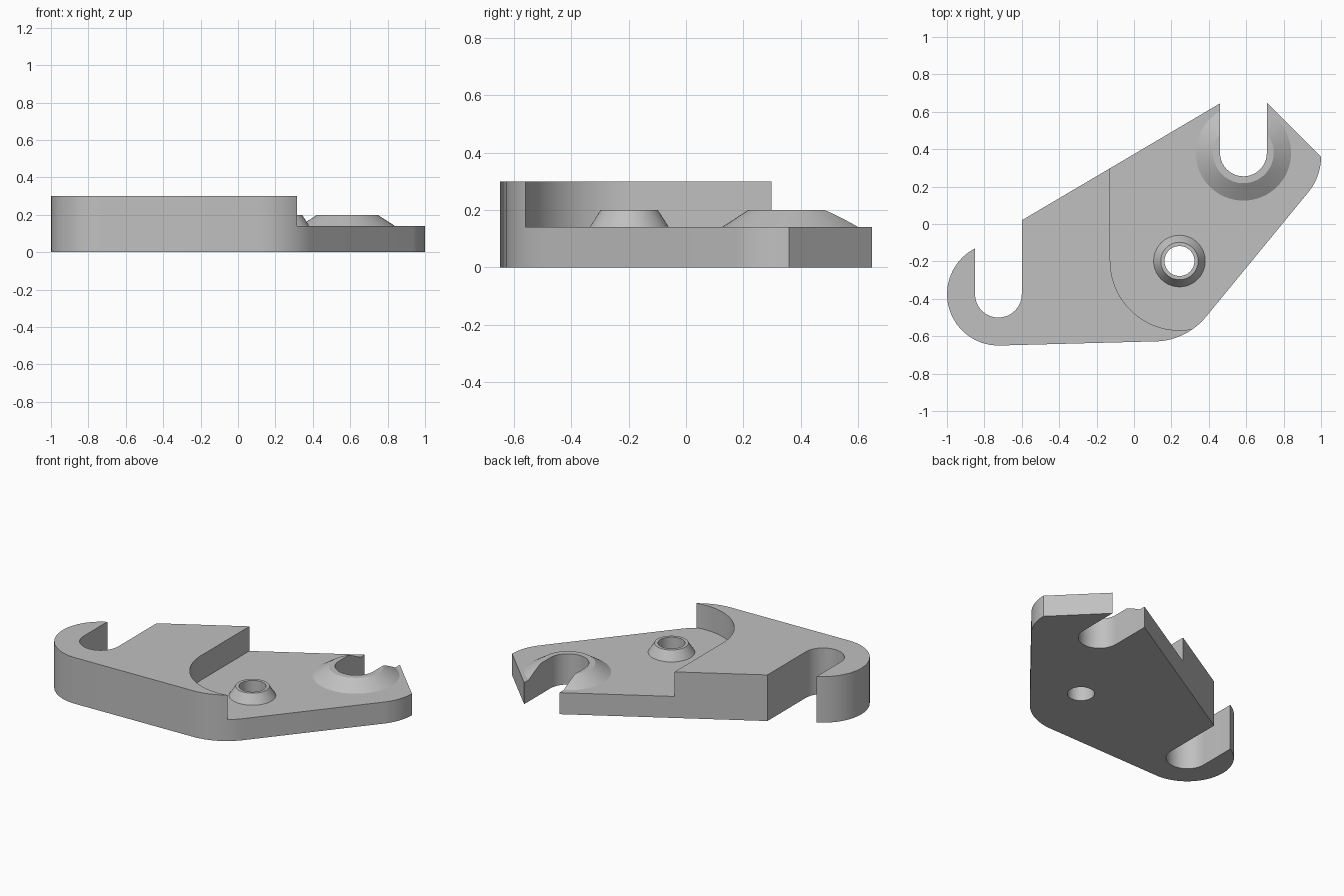
import bpy
import bmesh
from math import sin, cos, radians, tau

cube = bpy.data.objects.get("Cube")
if cube:
    bpy.data.objects.remove(cube, do_unlink=True)

FLOOR, TOP, BOSS_TOP = 0.14, 0.30, 0.20
HOOK, FORK, HOLE = (-0.725, -0.375), (0.585, 0.38), (0.243, -0.198)
SLOT_R = 0.125

grey = bpy.data.materials.new("plain grey")
grey.use_nodes = True
colour = (0.53, 0.53, 0.53, 1)
grey.diffuse_color = colour
grey.node_tree.nodes["Principled BSDF"].inputs["Base Color"].default_value = colour


def arc(centre, r, start, end, steps=20):
    angles = [radians(start + (end - start) * i / steps) for i in range(steps + 1)]
    return [(centre[0] + r * cos(a), centre[1] + r * sin(a)) for a in angles]


def make_object(name, bm):
    bmesh.ops.recalc_face_normals(bm, faces=bm.faces)
    mesh = bpy.data.meshes.new(name)
    bm.to_mesh(mesh)
    bm.free()
    mesh.materials.append(grey)
    obj = bpy.data.objects.new(name, mesh)
    bpy.context.collection.objects.link(obj)
    return obj


def prism(name, outline, z0, z1):
    bm = bmesh.new()
    face = bm.faces.new([bm.verts.new((x, y, z0)) for x, y in outline])
    grown = bmesh.ops.extrude_face_region(bm, geom=[face], use_keep_orig=True)
    for v in grown["geom"]:
        if isinstance(v, bmesh.types.BMVert):
            v.co.z = z1
    return make_object(name, bm)


def lathe(name, centre, profile, sides=64):
    bm = bmesh.new()
    rings = [[bm.verts.new((centre[0] + r * cos(tau * i / sides),
                            centre[1] + r * sin(tau * i / sides), z))
              for i in range(sides)] for r, z in profile]
    for low, high in zip(rings, rings[1:]):
        for i in range(sides):
            j = (i + 1) % sides
            bm.faces.new((low[i], low[j], high[j], high[i]))
    bm.faces.new(rings[0])
    bm.faces.new(rings[-1])
    return make_object(name, bm)


def combine(target, tool, operation):
    mod = target.modifiers.new(tool.name, "BOOLEAN")
    mod.operation = operation
    mod.solver = "EXACT"
    mod.object = tool
    bpy.context.view_layer.objects.active = target
    bpy.ops.object.modifier_apply(modifier=mod.name)
    bpy.data.objects.remove(tool, do_unlink=True)


# Plate outline, running past the slot mouths so the slots trim it cleanly
outline = (arc(HOOK, 0.275, 90, 269)
           + arc((0.105, -0.265), 0.363, -91, -39)
           + arc((0.70, 0.36), 0.30, -39, 0)
           + [(0.65, 0.71), (0.55, 0.698), (-0.725, -0.054)])
body = prism("bracket_plate", outline, 0, TOP)

# Lowered step with a rounded corner around the bolt hole
pocket = arc(HOLE, 0.37, 180, 300, 40) + [(0.6, -1), (1.5, -1), (1.5, 1), (HOLE[0] - 0.37, 1)]
combine(body, prism("step_cutter", pocket, FLOOR, 0.5), "DIFFERENCE")

# Tapered bosses around the hole and the fork slot
for name, centre, base, top in (("hole_boss", HOLE, 0.138, 0.10),
                                ("fork_boss", FORK, 0.255, 0.162)):
    boss = lathe(name, centre, [(base, 0.1), (base, FLOOR), (top, BOSS_TOP)])
    combine(body, boss, "UNION")

# Round-bottomed slots and the through hole
for name, centre in (("hook_slot", HOOK), ("fork_slot", FORK)):
    x = centre[0]
    shape = arc(centre, SLOT_R, 180, 360, 32) + [(x + SLOT_R, 1), (x - SLOT_R, 1)]
    combine(body, prism(name, shape, -0.1, 0.5), "DIFFERENCE")
combine(body, lathe("bolt_hole", HOLE, [(0.08, -0.1), (0.08, 0.5)]), "DIFFERENCE")

# Smooth the rounds, keep the machined edges crisp
bpy.ops.object.select_all(action="DESELECT")
body.select_set(True)
bpy.context.view_layer.objects.active = body
bpy.ops.object.shade_smooth_by_angle(angle=radians(25))
